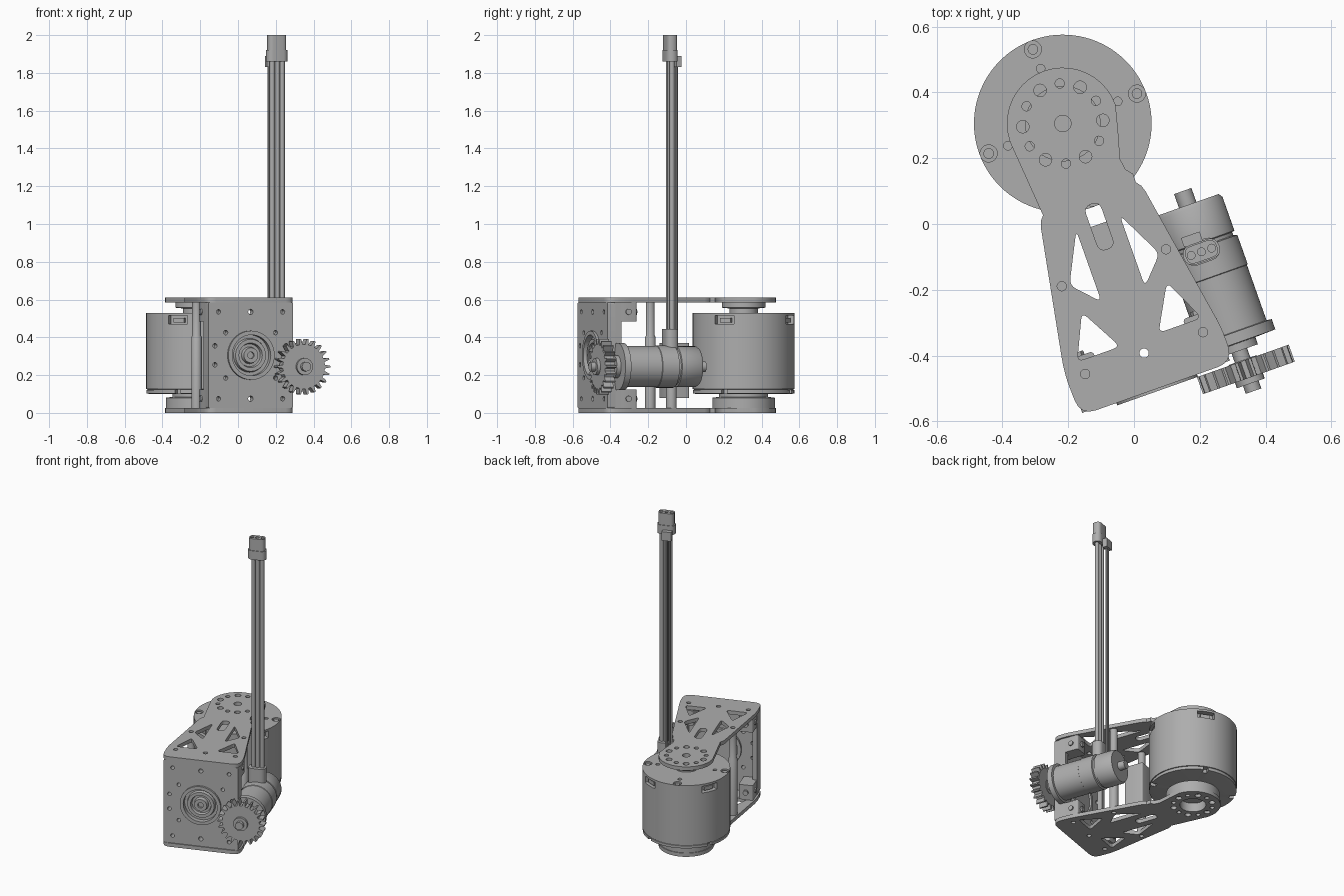
import bpy, bmesh
from math import sin, cos, pi, radians
from mathutils import Matrix, Vector

if "Cube" in bpy.data.objects:
    bpy.data.objects.remove(bpy.data.objects["Cube"])

GREY = (0.42, 0.42, 0.42, 1)
metal = bpy.data.materials.new("grey_metal")
metal.use_nodes = True
metal.diffuse_color = GREY
metal.node_tree.nodes["Principled BSDF"].inputs["Base Color"].default_value = GREY

# Whole assembly is turned about z; parts are laid out around its centre line
FRAME = Matrix.Rotation(radians(19.5), 4, 'Z') @ Matrix.Translation((-0.102, 0, 0))
FACING = Matrix.Rotation(pi / 2, 4, 'X')      # local z becomes -y
DRUM_Y = 0.36


def at(x, y, z, facing=False):
    m = FRAME @ Matrix.Translation((x, y, z))
    return m @ FACING if facing else m


def add(name, bm, matrix):
    bmesh.ops.recalc_face_normals(bm, faces=bm.faces)
    me = bpy.data.meshes.new(name)
    bm.to_mesh(me)
    bm.free()
    me.materials.append(metal)
    ob = bpy.data.objects.new(name, me)
    ob.matrix_world = matrix
    bpy.context.collection.objects.link(ob)
    smooth(ob)
    return ob


def smooth(ob):
    bpy.ops.object.select_all(action='DESELECT')
    ob.select_set(True)
    bpy.context.view_layer.objects.active = ob
    bpy.ops.object.shade_smooth_by_angle(angle=radians(35))


def lathe(name, profile, matrix, steps=48):
    bm = bmesh.new()
    vs = [bm.verts.new((r, 0, z)) for r, z in profile]
    es = [bm.edges.new(p) for p in zip(vs, vs[1:])]
    bmesh.ops.spin(bm, geom=vs + es, axis=(0, 0, 1), cent=(0, 0, 0), steps=steps, angle=2 * pi)
    bmesh.ops.remove_doubles(bm, verts=bm.verts, dist=1e-5)
    return add(name, bm, matrix)


def cylinder(name, r, z0, z1, matrix, steps=32):
    return lathe(name, [(0, z0), (r, z0), (r, z1), (0, z1)], matrix, steps)


def box(name, size, matrix, bevel=0.0):
    bm = bmesh.new()
    bmesh.ops.create_cube(bm, size=1, matrix=Matrix.Diagonal((*size, 1)))
    if bevel:
        upright = [e for e in bm.edges if abs(e.verts[0].co.z - e.verts[1].co.z) > 1e-4]
        bmesh.ops.bevel(bm, geom=upright, offset=bevel, segments=4, affect='EDGES', profile=0.5)
    return add(name, bm, matrix)


def circle(r, x=0.0, y=0.0, n=24):
    return [(x + r * cos(2 * pi * i / n), y + r * sin(2 * pi * i / n)) for i in range(n)]


def rounded(points, r):
    out = []
    for i, p in enumerate(points):
        p = Vector(p)
        a, b = [Vector(q) - p for q in (points[i - 1], points[(i + 1) % len(points)])]
        a = p + a.normalized() * min(r, a.length / 2)
        b = p + b.normalized() * min(r, b.length / 2)
        for t in (0, 0.25, 0.5, 0.75, 1):
            out.append(tuple(a * (1 - t) ** 2 + p * 2 * t * (1 - t) + b * t * t))
    return out


def sheet(name, loops, thickness, matrix):
    """Flat plate: first loop is the outline, the others are holes."""
    cu = bpy.data.curves.new(name, 'CURVE')
    cu.dimensions, cu.fill_mode, cu.extrude = '2D', 'BOTH', thickness / 2
    for pts in loops:
        sp = cu.splines.new('POLY')
        sp.points.add(len(pts) - 1)
        for v, (x, y) in zip(sp.points, pts):
            v.co = (x, y, 0, 1)
        sp.use_cyclic_u = True
    tmp = bpy.data.objects.new(name + "_outline", cu)
    bpy.context.collection.objects.link(tmp)
    me = bpy.data.meshes.new_from_object(tmp.evaluated_get(bpy.context.evaluated_depsgraph_get()))
    bpy.data.objects.remove(tmp)
    bm = bmesh.new()
    bm.from_mesh(me)
    bmesh.ops.remove_doubles(bm, verts=bm.verts, dist=1e-5)
    return add(name, bm, matrix)


def polar(r, deg):
    return r * cos(radians(deg)), r * sin(radians(deg))


# Top and bottom plates with lightening windows
head = [(0.17 * cos(radians(a)), DRUM_Y + 0.17 * sin(radians(a))) for a in range(0, 181, 9)]
front = rounded([(-0.16, 0.13), (-0.25, -0.36), (-0.245, -0.495), (0.245, -0.495),
                 (0.25, -0.4), (0.16, 0.13)], 0.05)
neck = [(0.15, 0.145), (0.133, 0.165), (0.128, 0.2), (0.15, 0.28)]
outline = head + front[2:-2] + neck
windows = []
for s in (-1, 1):
    windows.append(rounded([(s * 0.07, 0.04), (s * 0.07, -0.19), (s * 0.145, -0.11)], 0.022))
    windows.append(rounded([(s * 0.137, -0.2), (s * 0.062, -0.337), (s * 0.2, -0.337)], 0.022))
    windows += [circle(0.014, s * 0.168, -0.105), circle(0.014, s * 0.19, -0.38)]
windows.append(rounded([(-0.025, 0.1), (0.025, 0.1), (0.025, -0.045), (-0.025, -0.045)], 0.024))
windows.append(circle(0.014, 0, -0.38))
bolt_ring = []
for i in range(12):
    x, y = polar(0.122, 30 * i + 15)
    bolt_ring.append(circle(0.019 if i % 2 else 0.014, x, DRUM_Y + y))
sheet("top_plate", [outline] + windows + bolt_ring + [circle(0.025, 0, DRUM_Y)], 0.025,
      at(0, 0, 0.5975))
sheet("bottom_plate", [outline] + windows + bolt_ring + [circle(0.08, 0, DRUM_Y)], 0.025,
      at(0, 0, 0.0125))

# Drum actuator, with windows cut in its wall
drum = lathe("drum", [(0, 0.1), (0.25, 0.1), (0.268, 0.103), (0.268, 0.12), (0.264, 0.121),
                      (0.264, 0.125), (0.27, 0.126), (0.27, 0.518), (0, 0.518)],
             at(0, DRUM_Y, 0), 96)
for k in range(4):
    turn = at(0, DRUM_Y, 0) @ Matrix.Rotation(radians(90 * k - 42), 4, 'Z')
    for size, z in (((0.06, 0.11, 0.045), 0.493), ((0.05, 0.03, 0.03), 0.109)):
        cutter = box("cutter", size, turn @ Matrix.Translation((0.26, 0, z)))
        mod = drum.modifiers.new("cut", 'BOOLEAN')
        mod.object, mod.solver = cutter, 'EXACT'
        bpy.context.view_layer.objects.active = drum
        bpy.ops.object.modifier_apply(modifier=mod.name)
        bpy.data.objects.remove(cutter)
    box("drum_socket", (0.02, 0.06, 0.025), turn @ Matrix.Translation((0.245, 0, 0.49)))
smooth(drum)
cap_holes = [circle(r, *polar(d, 90 * k + 2.5)) for k in range(4) for r, d in ((0.026, 0.243), (0.013, 0.18))]
sheet("drum_cap", [circle(0.27, n=96)] + cap_holes, 0.014, at(0, DRUM_Y, 0.523))
for k in range(4):
    x, y = polar(0.243, 90 * k + 2.5)
    cylinder("cap_screw", 0.016, 0.517, 0.526, at(x, DRUM_Y + y, 0), 16)
lathe("output_flange", [(0, 0.525), (0.075, 0.525), (0.075, 0.553), (0.115, 0.557),
                        (0.115, 0.586), (0, 0.586)], at(0, DRUM_Y, 0))
lathe("lower_boss", [(0, 0.06), (0.08, 0.06), (0.08, 0.02), (0.165, 0.02), (0.165, 0.08),
                     (0.13, 0.085), (0.13, 0.105), (0, 0.105)], at(0, DRUM_Y, 0), 64)

# Front panel with bolt holes and a round bearing opening
holes = [circle(0.012, s * x, t * z, 16) for s in (-1, 1) for t in (-1, 1)
         for x, z in ((0.18, 0.23), (0.2, 0.05), (0.14, 0.12))]
holes += [circle(0.014, 0, z, 16) for z in (-0.23, 0.23)]
panel = rounded([(-0.238, -0.28), (0.238, -0.28), (0.238, 0.28), (-0.238, 0.28)], 0.01)
sheet("front_panel", [panel, circle(0.112, n=48)] + holes, 0.045, at(0, -0.466, 0.305, True))
sheet("bearing_ring", [circle(0.13, n=48), circle(0.108, n=48)], 0.075, at(0, -0.465, 0.305, True))
lathe("bearing_hub", [(0, -0.03), (0.11, -0.03), (0.11, 0), (0.09, 0), (0.085, 0.02), (0.065, 0.02),
                      (0.06, 0), (0.045, 0), (0.04, 0.025), (0.018, 0.025), (0.018, 0.01), (0, 0.01)],
      at(0, -0.47, 0.305, True))

# Corner brackets, side ribs and standoffs joining the plates
for s in (-1, 1):
    box("side_rib", (0.03, 0.04, 0.56), at(s * 0.222, -0.43, 0.305))
    for z in (0.075, 0.535):
        box("corner_bracket", (0.09, 0.125, 0.1), at(s * 0.19, -0.385, z), 0.01)
        cylinder("bracket_bolt", 0.016, 0, 0.008, at(s * 0.235, -0.37, z)
                 @ Matrix.Rotation(s * pi / 2, 4, 'Y'), 16)
        cylinder("bracket_nut", 0.018, -0.01, 0.005, at(s * 0.19, -0.32, z, True), 6)
    lathe("standoff", [(0, 0.02), (0.028, 0.02), (0.028, 0.4), (0.023, 0.41), (0.023, 0.59), (0, 0.59)],
          at(s * 0.168, -0.105, 0))
box("inner_block", (0.12, 0.13, 0.29), at(0, -0.03, 0.225), 0.01)

# Gear motor lying along the right side
MOTOR = (0.275, 0, 0.245)
lathe("gear_motor", [(0, -0.045), (0.028, -0.045), (0.028, 0.0), (0.1, 0.0), (0.108, 0.012), (0.108, 0.12),
                     (0.1, 0.123), (0.1, 0.133), (0.112, 0.136), (0.112, 0.23), (0.109, 0.232),
                     (0.109, 0.41), (0.125, 0.412), (0.125, 0.445), (0.06, 0.447), (0.06, 0.47),
                     (0.025, 0.47), (0.025, 0.58), (0, 0.58)], at(*MOTOR, True), 64)
box("motor_mount", (0.07, 0.03, 0.2), at(0.2, -0.428, 0.245))
TEETH = 22
teeth = []
for i in range(TEETH):
    for f, r in ((-0.28, 0.118), (-0.2, 0.132), (-0.1, 0.148), (0.1, 0.148), (0.2, 0.132), (0.28, 0.118)):
        teeth.append(polar(r, (i + f) * 360 / TEETH))
sheet("gear", [teeth], 0.055, at(0.275, -0.53, 0.245, True))
lathe("gear_hub", [(0, 0.5), (0.045, 0.5), (0.045, 0.575), (0.025, 0.575), (0.025, 0.6), (0, 0.6)],
      at(*MOTOR, True), 24)

# Cable boot, wires and the plug on top
CX, CY = 0.267, -0.148
box("cable_boot", (0.11, 0.07, 0.11), at(CX, CY, 0.39), 0.03)
for dx in (-0.025, 0.003, 0.031):
    cylinder("wire", 0.0135, 0.42, 1.87, at(CX + dx, CY, 0), 16)
for dx in (-0.03, -0.012):
    cylinder("thin_wire", 0.006, 0.34, 1.84, at(CX + dx, CY + 0.042, 0), 10)
box("plug_collar", (0.115, 0.062, 0.06), at(CX, CY, 1.89), 0.028)
sheet("plug", [rounded([(-0.05, -0.027), (0.05, -0.027), (0.05, 0.027), (-0.05, 0.027)], 0.024)]
      + [circle(0.012, dx, 0, 16) for dx in (-0.033, 0, 0.033)], 0.09, at(CX, CY, 1.955))
box("small_plug", (0.06, 0.03, 0.06), at(CX - 0.015, CY + 0.045, 1.86))
